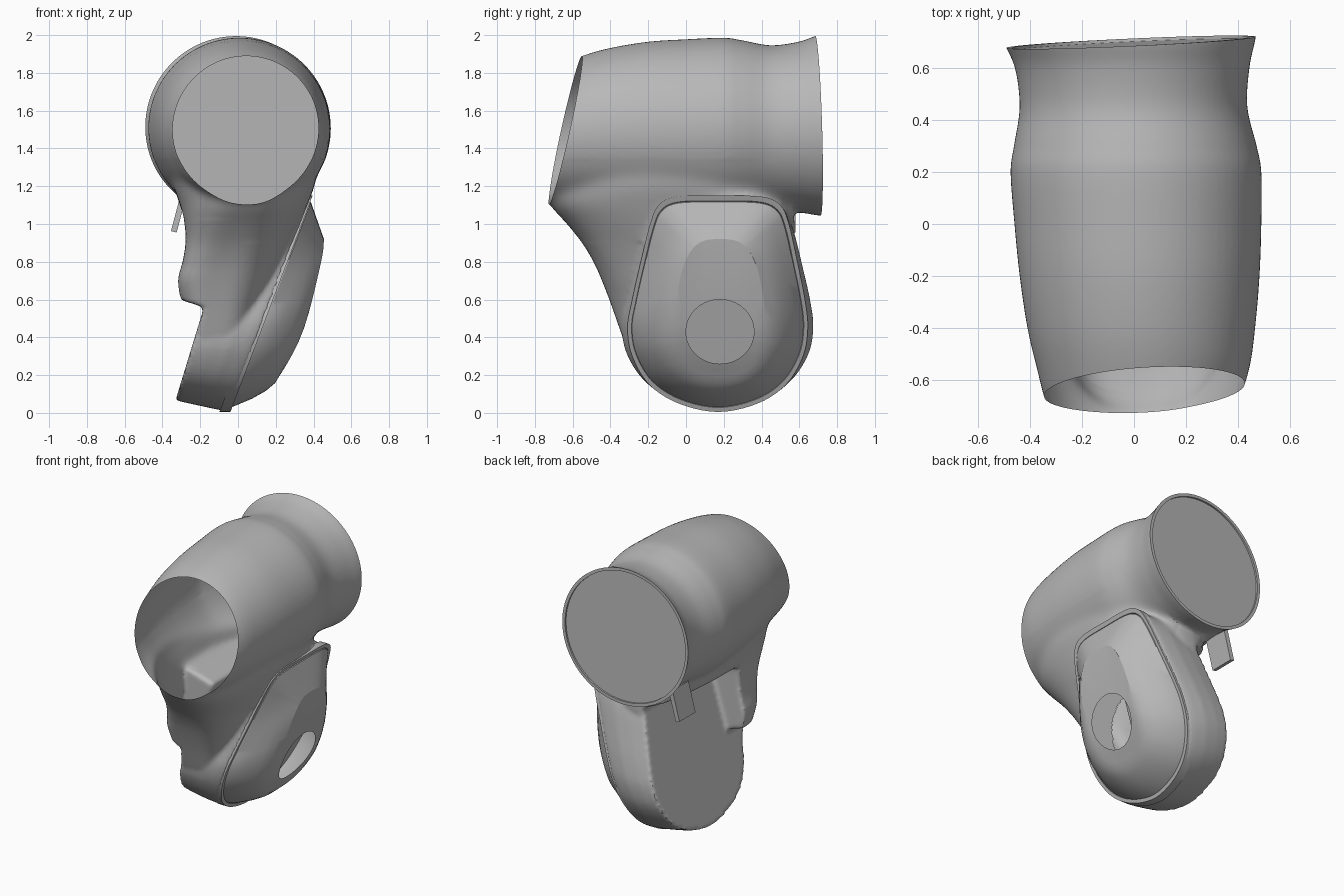
import bpy, bmesh, math
from mathutils import Vector

if "Cube" in bpy.data.objects:
    bpy.data.objects.remove(bpy.data.objects["Cube"])

grey = bpy.data.materials.new("plain_grey")
grey.diffuse_color = (0.48, 0.48, 0.48, 1)
grey.use_nodes = True
grey.node_tree.nodes["Principled BSDF"].inputs["Base Color"].default_value = grey.diffuse_color
N = 72


def make(name, bm):
    me = bpy.data.meshes.new(name)
    bm.to_mesh(me)
    bm.free()
    me.materials.clear()
    me.materials.append(grey)
    ob = bpy.data.objects.new(name, me)
    bpy.context.collection.objects.link(ob)
    return ob


def loft(rings, caps=True):
    bm = bmesh.new()
    vs = [[bm.verts.new(p) for p in r] for r in rings]
    for a, b in zip(vs, vs[1:]):
        n = len(a)
        for i in range(n):
            bm.faces.new((a[i], a[(i + 1) % n], b[(i + 1) % n], b[i]))
    if caps:
        bm.faces.new(vs[0])
        bm.faces.new(vs[-1])
    bmesh.ops.recalc_face_normals(bm, faces=bm.faces)
    return bm


def spline(rows, steps):
    """Catmull-Rom through rows of numbers, open ends."""
    out = []
    for i in range(len(rows) - 1):
        p = [rows[max(0, min(len(rows) - 1, i + k))] for k in (-1, 0, 1, 2)]
        for s in range(steps):
            t = s / steps
            out.append([0.5 * (2 * b + (c - a) * t + (2 * a - 5 * b + 4 * c - d) * t * t
                               + (3 * b - a - 3 * c + d) * t ** 3) for a, b, c, d in zip(*p)])
    out.append(list(rows[-1]))
    return out


def sup(a, e):
    c, s = math.cos(a), math.sin(a)
    return (math.copysign(abs(c) ** (2 / e), c), math.copysign(abs(s) ** (2 / e), s))


def evaluated(ob):
    dg = bpy.context.evaluated_depsgraph_get()
    bm = bmesh.new()
    bm.from_object(ob, dg)
    return bm


def smooth(ob, angle=35):
    bpy.ops.object.select_all(action='DESELECT')
    ob.select_set(True)
    bpy.context.view_layer.objects.active = ob
    bpy.ops.object.shade_smooth_by_angle(angle=math.radians(angle))


angles = [2 * math.pi * i / N for i in range(N)]

# horizontal tube: y, left, right, bottom, top
tube = spline([(-.82, -.28, .37, 1.14, 1.78), (-.70, -.335, .40, 1.11, 1.83),
               (-.55, -.375, .445, 1.085, 1.89), (-.40, -.41, .466, 1.06, 1.932),
               (-.20, -.44, .483, 1.04, 1.965), (0, -.46, .49, 1.03, 1.978),
               (.20, -.475, .49, 1.03, 1.986), (.30, -.462, .472, 1.04, 1.972),
               (.45, -.44, .436, 1.06, 1.946), (.60, -.458, .444, 1.06, 1.966),
               (.70, -.502, .465, 1.045, 2.0), (.78, -.53, .48, 1.04, 2.01)], 5)
tube_bm = loft([[((l + r) / 2 + (r - l) / 2 * math.cos(a), y,
                  (b + t) / 2 + (t - b) / 2 * math.sin(a)) for a in angles]
                for y, l, r, b, t in tube])

# egg outline of the pad rim in (y, z)
egg = [(.17, .005), (.38, .05), (.53, .15), (.62, .30), (.645, .45), (.63, .60), (.59, .80),
       (.545, 1.0), (.50, 1.10), (.40, 1.145), (.17, 1.15), (-.05, 1.145), (-.145, 1.10),
       (-.19, 1.0), (-.24, .80), (-.285, .60), (-.31, .45), (-.285, .30), (-.195, .15),
       (-.04, .05)]
ext = [egg[-1]] + egg + egg[:2]
outline = spline(ext, 5)[5:5 + 5 * len(egg)]


def rim_x(z):
    return -.05 + .38 * z


def cap_x(z):
    return -.18 + .306 * (z - .56)


# tilted pod between the pad rim and the flat left face
rings = []
for t, s in ((0, 1), (.15, 1.03), (.4, 1.06), (.7, 1.06), (1, 1.04)):
    ring = []
    for y, z in outline:
        zz = z + t * (.062 - .13 * z)
        ring.append((rim_x(z) * (1 - t) + cap_x(zz) * t, .17 + (y - .17) * s, zz))
    rings.append(ring)
pod_bm = loft(rings)

# neck flowing from the front opening down into the pod: z, x0, x1, y0, y1
neck = spline([(1.30, -.35, .42, -.70, .54), (1.2, -.34, .405, -.715, .55),
               (1.11, -.31, .37, -.725, .56),
               (1.0, -.285, .325, -.63, .575), (.9, -.28, .28, -.55, .57),
               (.8, -.295, .24, -.49, .54), (.7, -.32, .20, -.445, .48),
               (.57, -.30, .14, -.395, .42), (.4, -.27, .08, -.335, .35),
               (.3, -.27, .03, -.29, .3)], 4)


def neck_ring(z, x0, x1, y0, y1):
    ring = []
    for a in angles:
        lobe = math.cos(a) < 0 and math.sin(a) < 0
        e = 2.5 + (2.5 * max(0, min(1, (1.11 - z) / .3)) if lobe else 0)
        c, s = sup(a, e)
        ring.append(((x0 + x1) / 2 + (x1 - x0) / 2 * c, (y0 + y1) / 2 + (y1 - y0) / 2 * s, z))
    return ring


neck_ob = make("neck_helper", loft([neck_ring(*row) for row in neck]))

# cutters leaving the flat left face and the front lobe
n, t_dir, o = Vector((-.956, 0, .292)), Vector((.292, 0, .956)), Vector((-.18, 0, .56))
helpers = [neck_ob]
for y0, y1, top in ((-1, 1, 0), (-.2, 1, .43)):
    quads = [[o + n * a + t_dir * c + Vector((0, y, 0))
              for a, y in ((0, y0), (.6, y0), (.6, y1), (0, y1))] for c in (-.8, top)]
    cut = make("cutter", loft(quads))
    cut.hide_render = True
    mod = neck_ob.modifiers.new("cut", 'BOOLEAN')
    mod.operation, mod.object, mod.solver = 'DIFFERENCE', cut, 'EXACT'
    helpers.append(cut)
bpy.context.view_layer.update()
joined = evaluated(neck_ob)
for part in (tube_bm, pod_bm):
    me = bpy.data.meshes.new("tmp")
    part.to_mesh(me)
    part.free()
    joined.from_mesh(me)
    bpy.data.meshes.remove(me)

# fuse the three masses and soften the joints
fused = make("fused_helper", joined)
rm = fused.modifiers.new("fuse", 'REMESH')
rm.mode, rm.voxel_size = 'VOXEL', .014
bpy.context.view_layer.update()
bm = evaluated(fused)
helpers.append(fused)
joint = [v for v in bm.verts if .9 < v.co.z < 1.34 and -.76 < v.co.y < .56
         and not (v.co.x > rim_x(v.co.z) - .04 and v.co.z < 1.14 and -.22 < v.co.y < .57)
         and not (v.co.z < 1.02 and v.co.x < .02)]
for it in range(28):
    bmesh.ops.smooth_vert(bm, verts=bm.verts[:] if it < 2 else joint, factor=.5,
                          use_axis_x=True, use_axis_y=True, use_axis_z=True)


def slice_off(point, normal):
    return bmesh.ops.bisect_plane(bm, geom=bm.verts[:] + bm.edges[:] + bm.faces[:],
                                  plane_co=point, plane_no=normal, clear_outer=True)["geom_cut"]


# open front, closed rear with a thin rim
slice_off((0, -.64, 1.5), (.06, -1, .22))
edges = [g for g in slice_off((0, .70, 1.5), (-.045, 1, .03)) if isinstance(g, bmesh.types.BMEdge)]
for scale, dy in ((.955, 0), (1, -.012)):
    g = bmesh.ops.extrude_edge_only(bm, edges=edges)["geom"]
    vs = {v for v in g if isinstance(v, bmesh.types.BMVert)}
    edges = [e for e in g if isinstance(e, bmesh.types.BMEdge) and all(v in vs for v in e.verts)]
    for v in vs:
        v.co = ((v.co.x + .014) * scale - .014, v.co.y + dy, (v.co.z - 1.522) * scale + 1.522)
bmesh.ops.edgeloop_fill(bm, edges=edges)

# opening behind the round hole of the pad
hole = []
for f in bm.faces:
    p = f.calc_center_median()
    if math.hypot(p.y - .18, p.z - .43) < .24 and abs(p.x - rim_x(p.z)) < .05:
        hole.append(f)
bmesh.ops.delete(bm, geom=hole, context='FACES')
bmesh.ops.recalc_face_normals(bm, faces=bm.faces)
shell = make("joint_shell", bm)
smooth(shell, 40)
for h in helpers:
    bpy.data.objects.remove(h)

# raised side pad with a round hole
prof = spline([(0, .02), (.1, .13), (.22, .235), (.45, .35), (.8, .44), (.92, .455)], 4)
prof.append((1.15, .385))


def panel_x(z):
    for (z0, x0), (z1, x1) in zip(prof, prof[1:]):
        if z <= z1:
            return x0 + (x1 - x0) * (z - z0) / (z1 - z0)
    return prof[-1][1]


def scaled(s, dx):
    out = []
    for y, z in outline:
        yy, zz = .17 + (y - .17) * s, .52 + (z - .52) * s
        out.append(Vector((rim_x(zz) + dx, yy, zz)))
    return out


panel, circle = [], []
for y, z in outline:
    a = math.atan2(z - .5, y - .18)
    c, s = sup(a, 3.2)
    zz = .56 + .36 * s
    panel.append(Vector((panel_x(zz), .18 + .235 * c * (1 - .2 * max(0, s)), zz)))
    zc = .43 + .17 * math.sin(a)
    circle.append(Vector((panel_x(zc), .18 + .18 * math.cos(a), zc)))
base = scaled(.945, .012)
pad_rings = [scaled(1.0, -.05), scaled(1.0, .008), scaled(.955, .008), scaled(.95, .0), base]
for f in (.25, .5, .75):
    ring = []
    for p, q in zip(base, panel):
        r = p.lerp(q, f)
        r.x += .2 * f * (1 - f) * max(0, min(1, 1.4 - 1.3 * p.z))
        ring.append(r)
    pad_rings.append(ring)
pad_rings.append(panel)
pad_rings.append([p.lerp(c, .5) for p, c in zip(panel, circle)])
for p in pad_rings[-1]:
    p.x = panel_x(p.z)
pad_rings.append(circle)
pad = make("side_pad", loft(pad_rings, caps=False))
smooth(pad, 25)

# small hanging tab under the rear left of the tube
tab = make("rear_tab", loft([[(x, y, z) for x, z in
                              ((-.27, 1.16), (-.325, .955), (-.355, .962), (-.30, 1.17))]
                             for y in (.40, .58)]))
